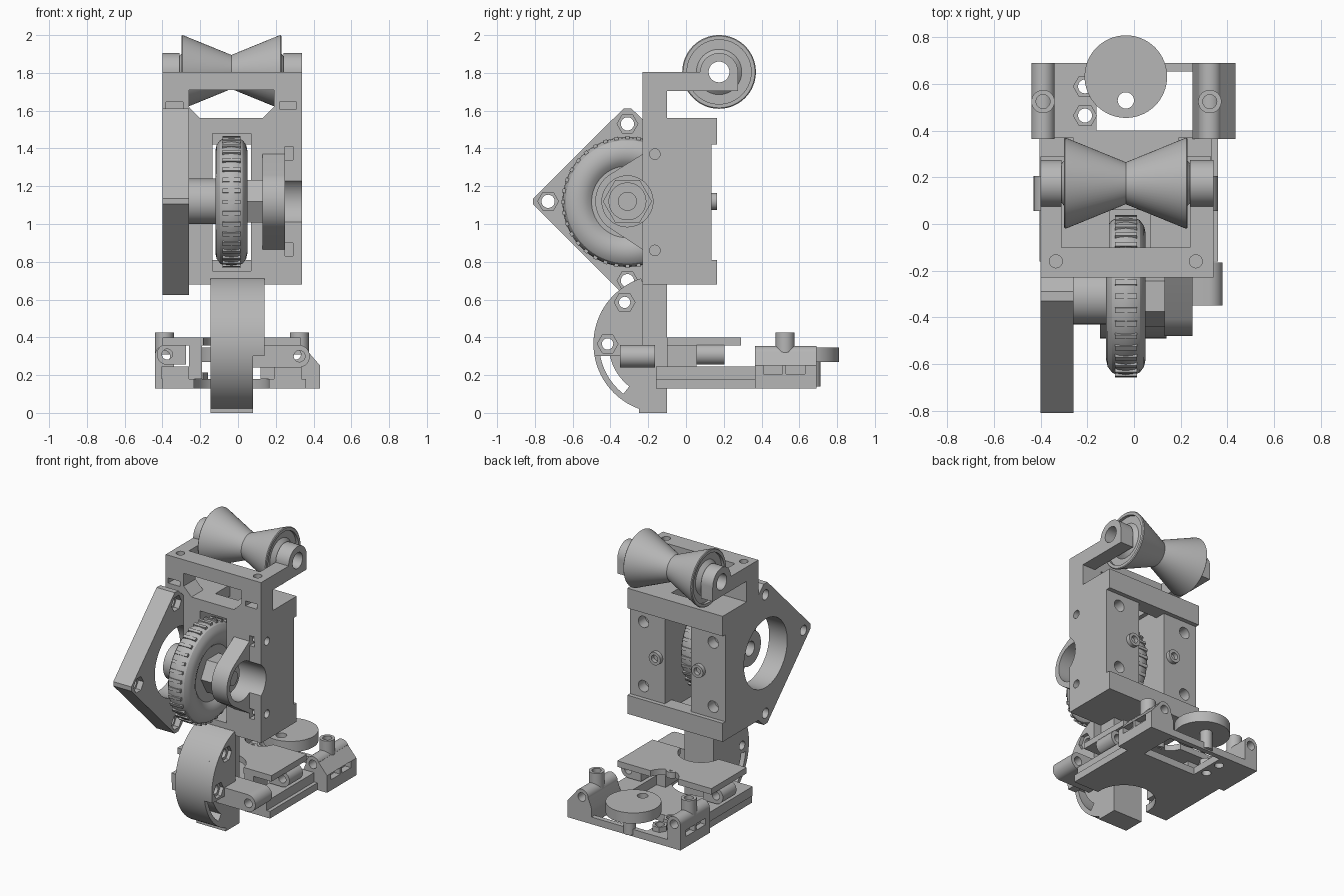
import bpy, bmesh, math
from mathutils import Matrix, Vector

if "Cube" in bpy.data.objects:
    bpy.data.objects.remove(bpy.data.objects["Cube"])

grey = bpy.data.materials.new("plain grey")
grey.diffuse_color = (0.47, 0.47, 0.47, 1)
grey.use_nodes = True
grey.node_tree.nodes["Principled BSDF"].inputs["Base Color"].default_value = grey.diffuse_color
CX = -0.035            # middle plane of the mechanism
WY, WZ = -0.31, 1.12   # wheel axle


def finish(name, bm):
    bmesh.ops.recalc_face_normals(bm, faces=bm.faces)
    me = bpy.data.meshes.new(name)
    bm.to_mesh(me)
    bm.free()
    me.materials.append(grey)
    ob = bpy.data.objects.new(name, me)
    bpy.context.collection.objects.link(ob)
    return ob


def prism(name, pts, axis, a, b):
    """Extrude a 2D outline along an axis: x -> (y,z), y -> (x,z), z -> (x,y)."""
    place = {'x': lambda u, v, w: (w, u, v), 'y': lambda u, v, w: (u, w, v),
             'z': lambda u, v, w: (u, v, w)}[axis]
    bm = bmesh.new()
    lo = [bm.verts.new(place(u, v, a)) for u, v in pts]
    hi = [bm.verts.new(place(u, v, b)) for u, v in pts]
    bm.faces.new(lo)
    bm.faces.new(hi)
    for i in range(len(pts)):
        j = (i + 1) % len(pts)
        bm.faces.new((lo[i], lo[j], hi[j], hi[i]))
    return finish(name, bm)


def box(name, x0, x1, y0, y1, z0, z1):
    return prism(name, [(x0, y0), (x1, y0), (x1, y1), (x0, y1)], 'z', z0, z1)


def arc(u, v, r, a0, a1, n):
    return [(u + r * math.cos(math.radians(a0 + (a1 - a0) * i / n)),
             v + r * math.sin(math.radians(a0 + (a1 - a0) * i / n))) for i in range(n + 1)]


def cyl(name, axis, u, v, r, a, b, n=48):
    return prism(name, arc(u, v, r, 0, 360, n)[:-1], axis, a, b)


def lathe(name, prof, y, z, n=64):
    """Spin a closed (x, radius) profile round an axis parallel to x."""
    bm = bmesh.new()
    rings = [[bm.verts.new((x, y + r * math.cos(2 * math.pi * i / n), z + r * math.sin(2 * math.pi * i / n)))
              for i in range(n)] for x, r in prof]
    for k in range(len(prof)):
        p, q = rings[k], rings[(k + 1) % len(prof)]
        for i in range(n):
            j = (i + 1) % n
            bm.faces.new((p[i], p[j], q[j], q[i]))
    return finish(name, bm)


def cut(ob, *cutters):
    for c in cutters:
        m = ob.modifiers.new("cut", 'BOOLEAN')
        m.operation, m.solver, m.object = 'DIFFERENCE', 'EXACT', c
        dg = bpy.context.evaluated_depsgraph_get()
        me = bpy.data.meshes.new_from_object(ob.evaluated_get(dg))
        ob.modifiers.clear()
        ob.data = me
    for c in cutters:
        bpy.data.objects.remove(c)
    return ob


# --- housing: block with open back, wheel slot and bores
housing = box("housing", -0.40, 0.34, -0.23, 0.165, 0.68, 1.56)
cut(housing,
    box("c", -0.5, 0.5, 0.135, 0.3, 0.81, 1.42),
    box("c", -0.135, 0.07, -0.3, 0.3, 0.81, 1.42),
    box("c", -0.135, 0.07, -0.3, 0.06, 0.75, 1.48),
    box("c", -0.105, 0.07, -0.10, 0.061, 1.3, 1.7),
    cyl("c", 'x', WY, WZ, 0.24, -0.5, -0.26),
    cyl("c", 'x', WY, WZ, 0.13, -0.3, -0.1),
    cyl("c", 'x', WY, WZ, 0.135, 0.0, 0.5))
for z in (0.86, 1.37):
    cut(housing, cyl("c", 'x', -0.165, z, 0.028, 0.22, 0.5, 24))
    cut(housing, box("c", 0.25, 0.29, -0.3, -0.13, z - 0.03, z + 0.04))
for x in (0.235, -0.305):
    for z in (0.89, 1.34):
        cut(housing, cyl("c", 'y', x, z, 0.04, 0.06, 0.3, 24))
for x in (0.13, -0.20):
    cut(cyl("rear_stub", 'y', x, WZ, 0.045, 0.10, 0.163, 32), cyl("c", 'y', x, WZ, 0.025, 0.12, 0.3, 24))

# --- upper frame: front portal and two roller arms
portal = box("upper_portal", -0.40, 0.34, -0.23, -0.10, 1.56, 1.805)
cut(portal, prism("c", [(-0.20, 1.5), (0.13, 1.5), (0.13, 1.56), (0.19, 1.62), (0.19, 1.71),
                        (-0.26, 1.71), (-0.26, 1.62), (-0.20, 1.56)], 'y', -0.4, 0))
for x in (-0.335, 0.265):
    cut(portal, cyl("c", 'z', x, -0.16, 0.028, 1.62, 2, 24),
        box("c", x - 0.045, x + 0.045, -0.3, -0.13, 1.61, 1.645))
RY, RZ = 0.175, 1.805
arm = [(-0.10, 1.705), (0.275, 1.705)] + arc(RY, RZ, 0.1, 0, 180, 24) + [(-0.10, 1.805)]
for x0, x1 in ((-0.40, -0.31), (0.24, 0.34)):
    cut(prism("roller_arm", arm, 'x', x0, x1), cyl("c", 'x', RY, RZ, 0.055, -1, 1))

# --- double cone roller with stepped hollow ends
half = [(0.30, 0.055), (0.275, 0.055), (0.275, 0.085), (0.245, 0.12), (0.245, 0.17),
        (0.265, 0.17), (0.265, 0.19), (0.26, 0.195), (0.25, 0.192), (0.0, 0.09)]
half[0] = (0.25, 0.055)
prof = [(CX + x, r) for x, r in half] + [(CX - x, r) for x, r in half[-2::-1]]
lathe("cone_roller", prof, RY, RZ)

# --- motor plate: diamond with large bore and nut pockets
plate = prism("motor_plate", [(-0.81, 1.105), (-0.81, 1.135), (-0.33, 1.612), (-0.29, 1.612), (-0.23, 1.555),
                              (-0.23, 0.68), (-0.29, 0.625), (-0.33, 0.625)], 'x', -0.40, -0.26)
cut(plate, cyl("c", 'x', WY, WZ, 0.24, -0.5, -0.1))
for y, z in ((WY, 1.53), (-0.73, WZ), (WY, 0.70)):
    cut(plate, cyl("c", 'x', y, z, 0.035, -0.5, 0, 24), cyl("c", 'x', y, z, 0.055, -0.30, 0, 6))

# --- ribbed wheel with hub, nut and axle
side = [(0.055, 0.04), (0.055, 0.19), (0.072, 0.21), (0.085, 0.24), (0.085, 0.27),
        (0.078, 0.302), (0.06, 0.326), (0.035, 0.339), (0.0, 0.344)]
lathe("wheel", [(CX + x, r) for x, r in side] + [(CX - x, r) for x, r in side[-2::-1]], WY, WZ - 0.003, 96)
bm = bmesh.new()
for i in range(36):
    m = (Matrix.Translation((CX, WY, WZ - 0.003)) @ Matrix.Rotation(i * math.tau / 36, 4, 'X')
         @ Matrix.Translation((0, 0, 0.335)) @ Matrix.Diagonal((0.095, 0.022, 0.028, 1)))
    bmesh.ops.create_cube(bm, size=1, matrix=m)
finish("wheel_ribs", bm)
cut(cyl("wheel_hub", 'x', WY, WZ, 0.12, -0.28, -0.08), cyl("c", 'x', WY, WZ, 0.05, -0.4, -0.2, 24))
cyl("wheel_nut", 'x', WY, WZ, 0.13, 0.0, 0.13, 6)
cyl("bearing_collar", 'x', WY, WZ, 0.10, 0.12, 0.16)
cyl("axle", 'x', WY, WZ, 0.05, -0.22, 0.18, 32)

# --- bearing ear beside the wheel
ear = prism("bearing_ear", [(-0.23, 1.37)] + arc(WY, WZ, 0.17, 125, 235, 24) + [(-0.23, 0.865)], 'x', 0.13, 0.25)
cut(ear, cyl("c", 'x', WY, WZ, 0.135, 0.0, 0.5))

# --- curved tilt bracket and its column
AY, AZ = -0.125, 0.365
tilt = prism("tilt_bracket", [(-0.10, 0.0), (-0.10, 0.69), (-0.23, 0.69)] + arc(AY, AZ, 0.365, 108, 250, 40)
             + [(-0.25, 0.0)], 'x', -0.145, 0.08)
cheek = prism("bracket_cheek", [(-0.23, 0.30), (-0.23, 0.69)] + arc(AY, AZ, 0.365, 108, 190, 24), 'x', 0.08, 0.14)
slot = arc(AY, AZ, 0.335, 190, 232, 16) + arc(AY, AZ, 0.285, 232, 190, 16)
cut(tilt, prism("c", slot, 'x', -0.5, 0.5))
for y, z in ((-0.325, 0.585), (-0.415, 0.365)):
    cut(tilt, cyl("c", 'x', y, z, 0.03, -0.5, 0.5, 24))
    cut(cheek, cyl("c", 'x', y, z, 0.03, 0, 0.5, 24), cyl("c", 'x', y, z, 0.055, 0.115, 0.5, 6))
box("column", -0.145, 0.08, -0.22, -0.10, 0.60, 0.75)

# --- base tray with side rails
cut(box("base_plate", -0.40, 0.36, -0.16, 0.40, 0.13, 0.18), cyl("c", 'z', CX, -0.14, 0.20, 0, 0.5))
for s in (-1, 1):
    xs = sorted((CX + s * 0.225, CX + s * 0.37))
    box("base_rail", *xs, -0.16, 0.37, 0.18, 0.245)
    xs = sorted((CX + s * 0.155, CX + s * 0.225))
    box("bridge_leg", *xs, -0.10, 0.055, 0.18, 0.36)
    # rounded pivot lugs under the bridge
    ex = CX + s * 0.34
    lug = [(ex - s * 0.10, 0.255), (ex, 0.255)] + arc(ex, 0.31, 0.055, -90, -90 + s * 180, 16) + [(ex - s * 0.10, 0.365)]
    cut(prism("bridge_lug", lug, 'y', 0.055, 0.205), cyl("c", 'y', ex, 0.31, 0.028, -1, 1, 24))

# --- front swing arm
swing = prism("swing_arm", [(0.08, 0.24)] + arc(0.32, 0.30, 0.06, -90, 90, 20) + [(0.08, 0.36)], 'y', -0.35, -0.165)
cut(swing, cyl("c", 'y', 0.325, 0.30, 0.03, -1, 1, 24))

# --- bridge plate over the tray
bridge = box("bridge_plate", -0.40, 0.33, -0.10, 0.29, 0.358, 0.40)
cut(bridge, cyl("c", 'z', CX, -0.12, 0.15, 0, 1), cyl("c", 'z', CX, 0.32, 0.11, 0, 1))
cut(cyl("bridge_tab", 'z', CX, 0.20, 0.04, 0.358, 0.40, 24), cyl("c", 'z', CX, 0.20, 0.02, 0, 1, 24))

# --- rear clamp blocks with posts
left = [(-0.44, 0.13), (-0.34, 0.13)] + arc(-0.39, 0.305, 0.05, 0, 180, 20)
right = [(0.25, 0.13), (0.435, 0.13), (0.435, 0.25), (0.37, 0.325)] + arc(0.325, 0.305, 0.05, 25, 180, 20) + [(0.25, 0.24)]
for name, prof, px, sx in (("left_clamp", left, -0.39, -0.46), ("right_clamp", right, 0.325, 0.40)):
    block = prism(name, prof, 'y', 0.365, 0.69)
    cut(block, cyl("c", 'y', px, 0.30, 0.03, 0, 1, 24))
    for y in (0.46, 0.58):
        cut(block, box("c", sx - 0.01, sx + 0.06, y - 0.05, y + 0.05, 0.205, 0.25))
    cut(cyl("clamp_post", 'z', px, 0.525, 0.05, 0.31, 0.425, 32), cyl("c", 'z', px, 0.525, 0.03, 0.33, 1, 24))
box("rear_bar", -0.36, 0.27, 0.655, 0.69, 0.13, 0.18)
strip = box("nut_strip", -0.36, -0.16, 0.39, 0.66, 0.13, 0.18)
for y in (0.465, 0.59):
    cut(strip, cyl("c", 'z', -0.21, y, 0.03, 0, 1, 24))
    cut(cyl("strip_nut", 'z', -0.21, y, 0.052, 0.18, 0.215, 6), cyl("c", 'z', -0.21, y, 0.03, 0, 1, 24))

# --- eccentric disc
cut(cyl("disc", 'z', CX, 0.632, 0.177, 0.27, 0.345, 64), cyl("c", 'z', CX, 0.53, 0.035, 0, 1, 24))
cyl("disc_pin", 'z', CX, 0.672, 0.04, 0.14, 0.28, 24)

# --- smooth curved surfaces, keep edges sharp
bpy.ops.object.select_all(action='SELECT')
bpy.context.view_layer.objects.active = bpy.data.objects["housing"]
bpy.ops.object.shade_smooth_by_angle(angle=math.radians(25))
